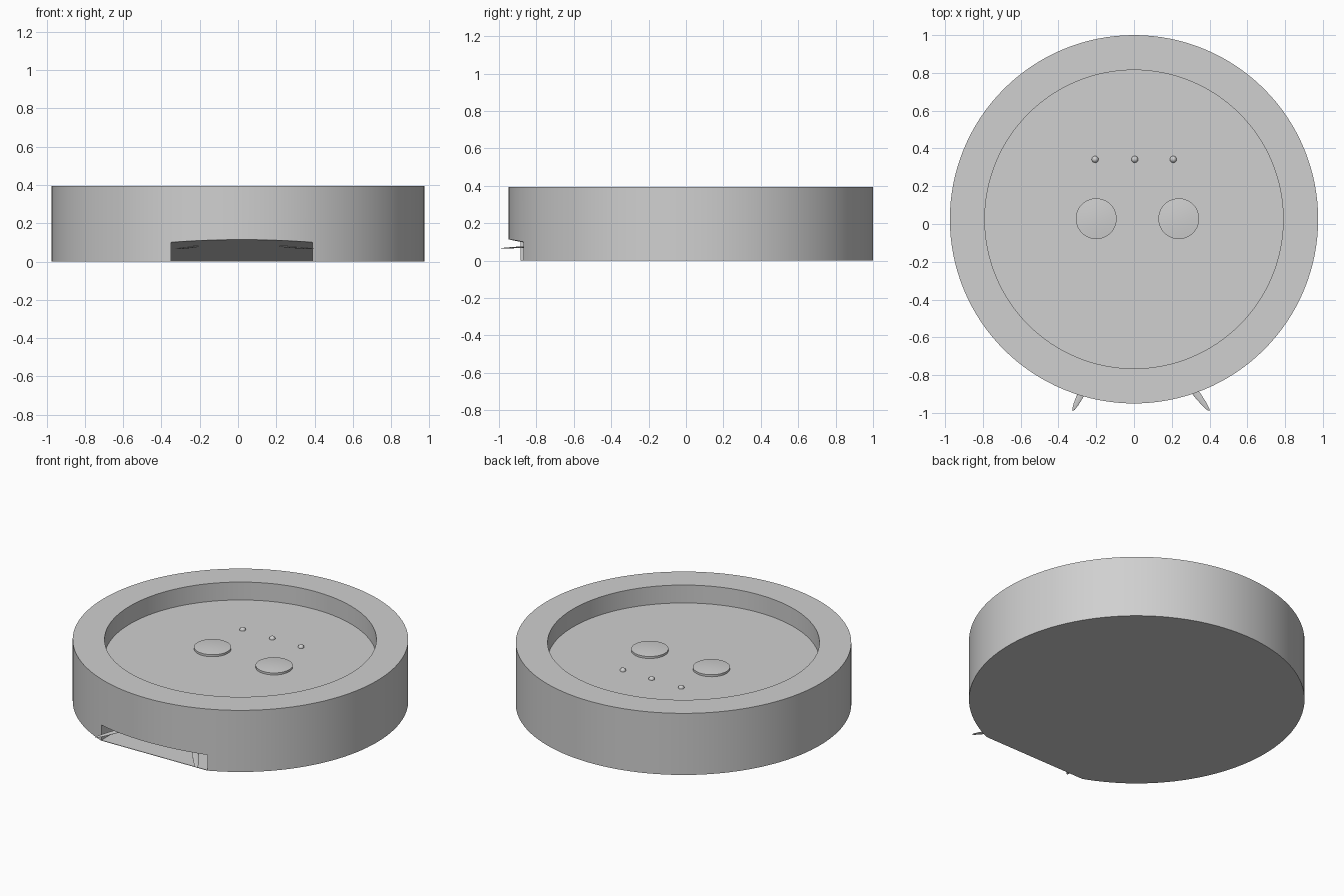
import bpy
import bmesh
from math import cos, sin, pi, radians, atan2, hypot
from mathutils import Matrix, Vector

if "Cube" in bpy.data.objects:
    bpy.data.objects.remove(bpy.data.objects["Cube"], do_unlink=True)

GREY = 0.63
grey = bpy.data.materials.new("plain_grey")
grey.use_nodes = True
grey.diffuse_color = (GREY, GREY, GREY, 1)
grey.node_tree.nodes["Principled BSDF"].inputs["Base Color"].default_value = (GREY, GREY, GREY, 1)

CENTRE_Y = 0.025
FLOOR_Z = 0.28


def make_object(name, bm):
    bmesh.ops.recalc_face_normals(bm, faces=bm.faces)
    mesh = bpy.data.meshes.new(name)
    bm.to_mesh(mesh)
    bm.free()
    mesh.materials.append(grey)
    obj = bpy.data.objects.new(name, mesh)
    bpy.context.collection.objects.link(obj)
    return obj


def smooth(obj):
    bpy.ops.object.select_all(action="DESELECT")
    obj.select_set(True)
    bpy.context.view_layer.objects.active = obj
    bpy.ops.object.shade_smooth_by_angle(angle=radians(30))


def lathe(name, profile, location, sides):
    """Turn a closed (radius, height) profile around z."""
    bm = bmesh.new()
    verts = [bm.verts.new((r, 0, z)) for r, z in profile]
    edges = [bm.edges.new(pair) for pair in zip(verts, verts[1:])]
    bmesh.ops.spin(bm, geom=verts + edges, cent=(0, 0, 0), axis=(0, 0, 1),
                   angle=2 * pi, steps=sides, use_merge=True)
    bmesh.ops.remove_doubles(bm, verts=bm.verts, dist=1e-5)
    obj = make_object(name, bm)
    obj.location = location
    return obj


# Round body with a sunken top
body = lathe("body", [(0, 0), (0.975, 0), (0.975, 0.395), (0.79, 0.395),
                      (0.79, FLOOR_Z), (0, FLOOR_Z)], (0, CENTRE_Y, 0), 128)

# Wedge-shaped intake cut into the lower front, leaving a thin floor
section = [(-1.2, -0.1), (-0.877, -0.1), (-0.877, 0.003), (-0.364, 0.003), (-1.2, 0.162)]
bm = bmesh.new()
ends = [[bm.verts.new((x, y + 0.0216 * (x - 0.02), z)) for y, z in section]
        for x in (-0.35, 0.39)]
for end in ends:
    bm.faces.new(end)
for i in range(len(section)):
    j = (i + 1) % len(section)
    bm.faces.new((ends[0][i], ends[0][j], ends[1][j], ends[1][i]))
cutter = make_object("intake_cutter", bm)

cut = body.modifiers.new("intake", "BOOLEAN")
cut.operation = "DIFFERENCE"
cut.solver = "EXACT"
cut.object = cutter
bpy.context.view_layer.objects.active = body
bpy.ops.object.modifier_apply(modifier=cut.name)
bpy.data.objects.remove(cutter, do_unlink=True)
smooth(body)

# Two low domed buttons
dome = [(0, -0.01), (0.108, -0.01), (0.108, 0.013), (0.07, 0.017), (0.035, 0.019), (0, 0.02)]
for side, x in (("right", -0.2), ("left", 0.237)):
    smooth(lathe(side + "_button", dome, (x, 0.028, FLOOR_Z), 48))

# Row of three small indicator beads
bead = [(0.018 * sin(pi * i / 10), -0.018 * cos(pi * i / 10)) for i in range(11)]
for side, x in (("right", -0.206), ("middle", 0.004), ("left", 0.208)):
    smooth(lathe(side + "_indicator", bead, (x, 0.342, FLOOR_Z), 20))

# Flat bristles running from inside the intake out past the front
for side, tip, root in (("right", Vector((-0.325, -0.99, 0.066)), Vector((-0.2, -0.74, 0.08))),
                        ("left", Vector((0.4, -0.99, 0.066)), Vector((0.21, -0.74, 0.08)))):
    along = tip - root
    bm = bmesh.new()
    bmesh.ops.create_uvsphere(bm, u_segments=16, v_segments=12, radius=1)
    bmesh.ops.scale(bm, vec=(along.length / 2, 0.019, 0.004), verts=bm.verts)
    pitch = atan2(-along.z, hypot(along.x, along.y))
    turn = Matrix.Rotation(atan2(along.y, along.x), 4, "Z") @ Matrix.Rotation(pitch, 4, "Y")
    bmesh.ops.transform(bm, matrix=Matrix.Translation((tip + root) / 2) @ turn, verts=bm.verts)
    smooth(make_object(side + "_bristle", bm))
